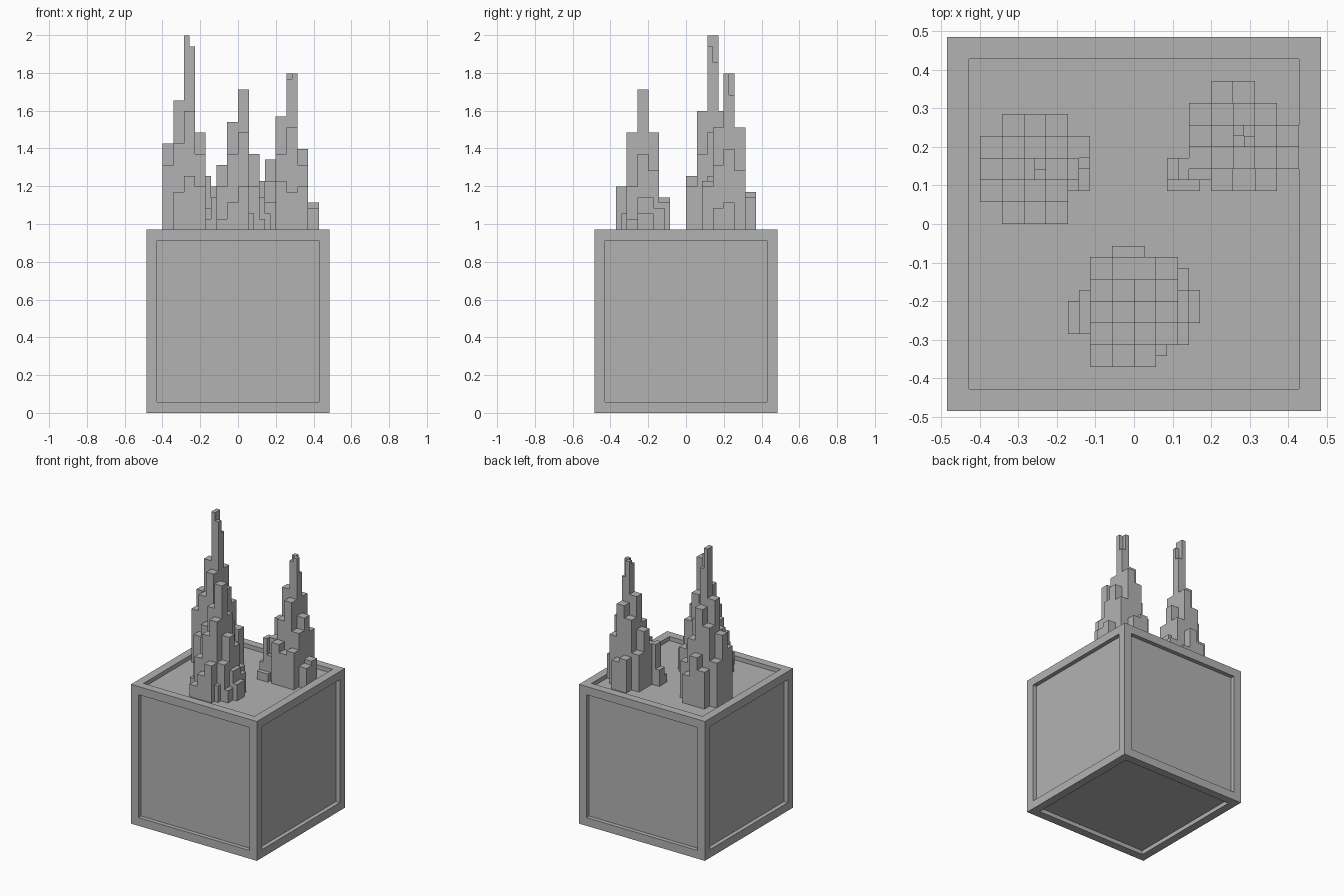
import bpy
import bmesh
from mathutils import Matrix, Vector

UNIT = 0.97 / 34          # half of one block
HALF = 17                 # half the cube, in units

if "Cube" in bpy.data.objects:
    bpy.data.objects.remove(bpy.data.objects["Cube"], do_unlink=True)

stone = bpy.data.materials.new("stone_grey")
stone.use_nodes = True
stone.diffuse_color = (0.45, 0.45, 0.45, 1)
stone.node_tree.nodes["Principled BSDF"].inputs["Base Color"].default_value = stone.diffuse_color


def finish(bm, name):
    """Turn a bmesh in block units into a flat shaded object."""
    bmesh.ops.scale(bm, vec=Vector((UNIT, UNIT, UNIT)), verts=bm.verts)
    mesh = bpy.data.meshes.new(name)
    bm.to_mesh(mesh)
    bm.free()
    mesh.materials.append(stone)
    obj = bpy.data.objects.new(name, mesh)
    bpy.context.collection.objects.link(obj)
    return obj


def column(bm, x0, x1, y0, y1, height):
    """Upright block from the recessed floor; height is above the rim."""
    floor, top = 2 * HALF - 1, 2 * HALF + height
    size = Vector((x1 - x0, y1 - y0, top - floor))
    centre = Vector((x0 + x1, y0 + y1, floor + top)) / 2
    bmesh.ops.create_cube(bm, size=1, matrix=Matrix.Translation(centre) @ Matrix.Diagonal(size.to_4d()))


def tower(name, x, y, rows, crumbs):
    """Grid of two-unit columns, front row first, plus finer blocks."""
    bm = bmesh.new()
    for j, row in enumerate(rows):
        for i, height in enumerate(row):
            if height is not None:
                left, front = x + 2 * i, y + 2 * j
                column(bm, left, left + 2, front, front + 2, height)
    for crumb in crumbs:
        column(bm, *crumb)
    return finish(bm, name)


# Base cube with a straight-walled recess in every face
bm = bmesh.new()
bmesh.ops.create_cube(bm, size=2 * HALF, matrix=Matrix.Translation((0, 0, HALF)))
panels = list(bm.faces)
bmesh.ops.inset_individual(bm, faces=panels, thickness=2, use_even_offset=True)
for panel in bmesh.ops.extrude_discrete_faces(bm, faces=panels)["faces"]:
    panel.normal_update()
    bmesh.ops.translate(bm, vec=-panel.normal, verts=panel.verts)
finish(bm, "framed_cube")

# Stepped towers: column heights, then the small side and summit blocks
gap = None
tower("tall_tower", -14, 0, [
    [gap, 7, 10, 8, gap],
    [12, 16, 22, 14, gap],
    [16, 24, 31, 18, gap],
    [10, 18, 22, 14, 8],
    [gap, 8, 11, 6, gap],
], [
    (-10, -9, 4, 6, 36), (-9, -8, 4, 5, 34),
    (-6, -5, 4, 6, 10), (-5, -4, 5, 6, 5),
    (-6, -5, 3, 4, 4), (-5, -4, 3, 5, 2),
])
tower("right_tower", 5, 3, [
    [gap, 9, 7, 8, gap],
    [9, 14, 19, 12, 4],
    [13, 21, 25, 15, 5],
    [8, 16, 19, 11, gap],
    [gap, 7, 6, gap, gap],
], [
    (9, 10, 8, 9, 29), (10, 11, 7, 8, 29), (9, 10, 7, 8, 28),
    (4, 5, 4, 6, 9), (5, 7, 4, 5, 5),
    (3, 4, 4, 6, 3), (3, 6, 3, 4, 1),
])
tower("front_tower", -4, -13, [
    [2, 5, 8, gap],
    [8, 14, 18, 8],
    [12, 20, 26, 14],
    [10, 16, 18, 11],
    [4, 6, 6, 5],
], [
    (2, 3, -12, -11, 3), (4, 5, -11, -9, 2),
    (4, 5, -9, -6, 6), (5, 6, -9, -6, 3), (4, 5, -6, -4, 4),
    (-5, -4, -10, -6, 6), (-6, -5, -10, -7, 2),
    (-2, 1, -3, -2, 0),
])
